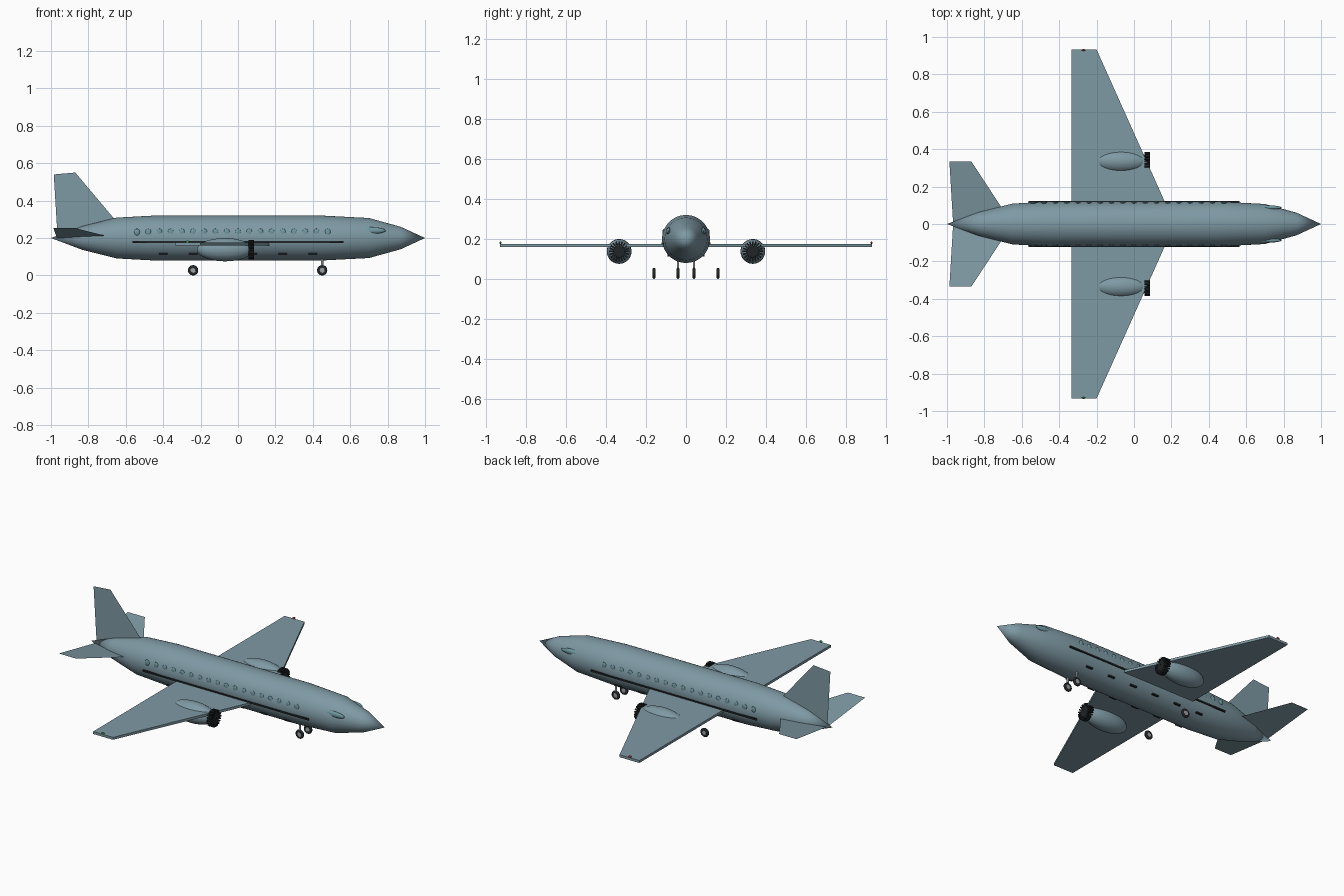
import bpy, bmesh, math
from mathutils import Matrix, Vector

if "Cube" in bpy.data.objects:
    bpy.data.objects.remove(bpy.data.objects["Cube"])


def material(name, rgb):
    m = bpy.data.materials.new(name)
    m.diffuse_color = (*rgb, 1)
    m.use_nodes = True
    m.node_tree.nodes["Principled BSDF"].inputs["Base Color"].default_value = m.diffuse_color
    return m


BODY = material("body_blue_grey", (0.21, 0.32, 0.37))
GLASS = material("window_teal", (0.16, 0.32, 0.36))
DARK = material("dark_rubber", (0.015, 0.018, 0.02))
METAL = material("strut_grey", (0.35, 0.37, 0.38))
RED = material("red_lamp", (0.5, 0.03, 0.03))
GREEN = material("green_lamp", (0.03, 0.35, 0.08))


def finish(name, bm, mat, smooth=None):
    bmesh.ops.recalc_face_normals(bm, faces=bm.faces)
    me = bpy.data.meshes.new(name)
    bm.to_mesh(me)
    bm.free()
    me.materials.append(mat)
    ob = bpy.data.objects.new(name, me)
    bpy.context.collection.objects.link(ob)
    if smooth:
        bpy.ops.object.select_all(action='DESELECT')
        ob.select_set(True)
        bpy.context.view_layer.objects.active = ob
        bpy.ops.object.shade_smooth_by_angle(angle=math.radians(smooth))
    return ob


def add_box(bm, loc, size, rot=Matrix()):
    bmesh.ops.create_cube(bm, size=1, matrix=rot @ Matrix.Translation(loc) @ Matrix.Diagonal((*size, 1)))


def add_ellipsoid(bm, loc, radii, u=12, v=8):
    bmesh.ops.create_uvsphere(bm, u_segments=u, v_segments=v, radius=1,
                              matrix=Matrix.Translation(loc) @ Matrix.Diagonal((*radii, 1)))


def add_cylinder(bm, loc, r, depth, axis, segs=24):
    q = Vector((0, 0, 1)).rotation_difference(Vector(axis)).to_matrix().to_4x4()
    bmesh.ops.create_cone(bm, cap_ends=True, segments=segs, radius1=r, radius2=r,
                          depth=depth, matrix=Matrix.Translation(loc) @ q)


def panel(name, pts, thickness=0):
    bm = bmesh.new()
    f = bm.faces.new([bm.verts.new(p) for p in pts])
    if thickness:
        top = bmesh.ops.extrude_face_region(bm, geom=[f])["geom"]
        bmesh.ops.translate(bm, vec=(0, 0, thickness),
                            verts=[g for g in top if isinstance(g, bmesh.types.BMVert)])
    return finish(name, bm, BODY)


# Fuselage: lathed profile (x, radius) about the long axis
profile = [(-1, 0), (-0.83, 0.064), (-0.65, 0.109), (-0.45, 0.12), (0.45, 0.12),
           (0.70, 0.107), (0.87, 0.06), (1, 0)]
bm = bmesh.new()
vs = [bm.verts.new((x, 0, r)) for x, r in profile]
es = [bm.edges.new(p) for p in zip(vs, vs[1:])]
bmesh.ops.spin(bm, geom=vs + es, cent=(0, 0, 0), axis=(1, 0, 0), angle=2 * math.pi, steps=48)
bmesh.ops.remove_doubles(bm, verts=bm.verts, dist=1e-4)
bmesh.ops.translate(bm, verts=bm.verts, vec=(0, 0, 0.2))
finish("fuselage", bm, BODY, 40)

# Upright fin (a thin sheet)
panel("tail_fin", [(-0.965, 0, 0.21), (-0.985, 0, 0.54), (-0.87, 0, 0.55), (-0.655, 0, 0.295), (-0.66, 0, 0.21)])

for side, s in (("left", 1), ("right", -1)):
    # Main wing slab and tailplane sheet
    panel(side + "_wing", [(-0.335, 0, 0.16), (-0.335, s * 0.933, 0.16),
                           (-0.20, s * 0.933, 0.16), (0.218, 0, 0.16)], 0.015)
    panel(side + "_tailplane", [(-0.967, 0, 0.197), (-0.987, s * 0.335, 0.253),
                                (-0.87, s * 0.335, 0.253), (-0.65, 0, 0.197)])

    # Wing tip lamp
    bm = bmesh.new()
    add_ellipsoid(bm, (-0.27, s * 0.93, 0.181), (0.01, 0.005, 0.006))
    finish(side + "_tip_lamp", bm, RED if s > 0 else GREEN, 60)

    # Engine pod
    bm = bmesh.new()
    add_ellipsoid(bm, (-0.07, s * 0.335, 0.1375), (0.15, 0.062, 0.062), 32, 20)
    finish(side + "_engine_pod", bm, BODY, 60)

    # Engine fan: hub with radial blades
    bm = bmesh.new()
    n = 20
    for i in range(n):
        rot = Matrix.Translation((0.07, s * 0.335, 0.1375)) @ Matrix.Rotation(2 * math.pi * i / n, 4, 'X')
        add_box(bm, (0, 0, 0.03), (0.03, 0.008, 0.042), rot)
    add_cylinder(bm, (0.07, s * 0.335, 0.1375), 0.024, 0.026, (1, 0, 0))
    finish(side + "_engine_fan", bm, DARK)

    # Cabin windows and cockpit pane, sunk into the skin
    bm = bmesh.new()
    for i in range(18):
        add_ellipsoid(bm, (-0.54 + i * 0.06, s * 0.1135, 0.232), (0.015, 0.005, 0.018))
    finish(side + "_cabin_windows", bm, GLASS, 60)
    bm = bmesh.new()
    add_ellipsoid(bm, (0.71, s * 0.088, 0.24), (0.08, 0.012, 0.018), 16, 10)
    finish(side + "_cockpit_window", bm, GLASS, 60)

    # Side stripe and belly vents
    bm = bmesh.new()
    add_box(bm, (0, s * 0.118, 0.178), (1.13, 0.009, 0.01))
    finish(side + "_side_stripe", bm, DARK)
    bm = bmesh.new()
    for i in range(6):
        add_box(bm, (-0.4 + i * 0.16, s * 0.087, 0.117), (0.045, 0.012, 0.008))
    finish(side + "_belly_vents", bm, DARK)

    # Landing gear wheels
    for name, x, y in (("nose", 0.45, 0.04), ("main", -0.24, 0.16)):
        bpy.ops.mesh.primitive_torus_add(location=(x, s * y, 0.0275), rotation=(math.pi / 2, 0, 0),
                                         major_radius=0.0195, minor_radius=0.008,
                                         major_segments=24, minor_segments=10)
        tyre = bpy.context.object
        tyre.name = f"{side}_{name}_tyre"
        tyre.data.materials.append(DARK)
        bpy.ops.object.shade_smooth_by_angle(angle=math.radians(60))
        bm = bmesh.new()
        add_cylinder(bm, (x, s * y, 0.0275), 0.014, 0.012, (0, 1, 0))
        finish(f"{side}_{name}_wheel_hub", bm, METAL, 40)

    # Nose gear strut
    bm = bmesh.new()
    add_cylinder(bm, (0.45, s * 0.04, 0.063), 0.006, 0.07, (0, 0, 1), 12)
    finish(side + "_nose_strut", bm, METAL, 40)
